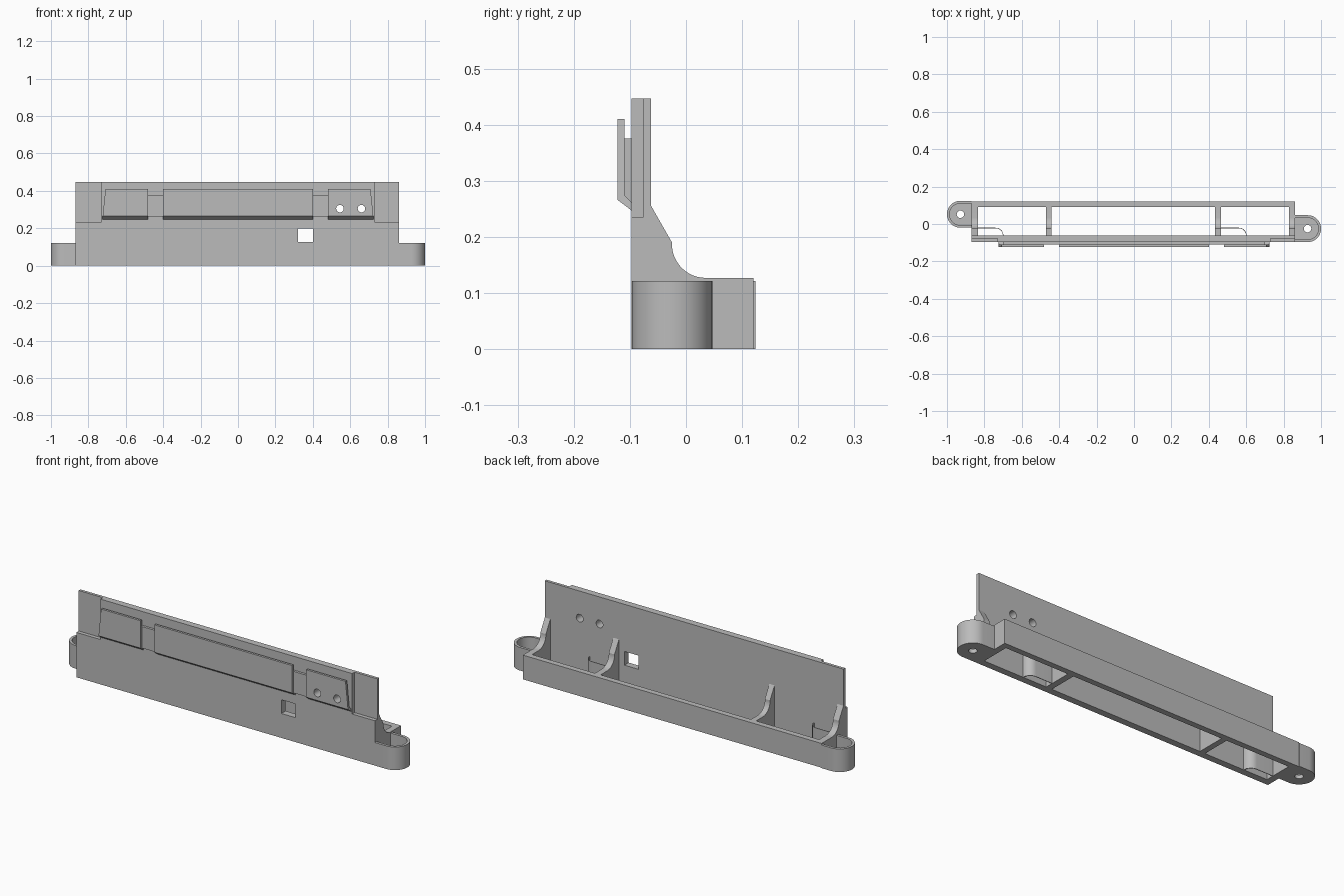
import bpy, bmesh
from math import pi, sin, cos
from mathutils import Vector

old = bpy.data.objects.get("Cube")
if old:
    bpy.data.objects.remove(old, do_unlink=True)

grey = bpy.data.materials.new("plain grey")
grey.use_nodes = True
grey.diffuse_color = (0.5, 0.5, 0.5, 1)
grey.node_tree.nodes["Principled BSDF"].inputs["Base Color"].default_value = (0.5, 0.5, 0.5, 1)


def prism(name, pts, axis, lo, hi):
    """Extrude a 2D outline along an axis: x takes (y, z), y takes (x, z), z takes (x, y)."""
    place = {"x": lambda a, b: (lo, a, b), "y": lambda a, b: (a, lo, b),
             "z": lambda a, b: (a, b, lo)}[axis]
    bm = bmesh.new()
    face = bm.faces.new([bm.verts.new(place(*p)) for p in pts])
    ext = bmesh.ops.extrude_face_region(bm, geom=[face])
    move = Vector([(hi - lo) * (axis == a) for a in "xyz"])
    bmesh.ops.translate(bm, vec=move,
                        verts=[v for v in ext["geom"] if isinstance(v, bmesh.types.BMVert)])
    bmesh.ops.recalc_face_normals(bm, faces=bm.faces)
    mesh = bpy.data.meshes.new(name)
    bm.to_mesh(mesh)
    bm.free()
    mesh.materials.append(grey)
    obj = bpy.data.objects.new(name, mesh)
    bpy.context.collection.objects.link(obj)
    return obj


def box(name, x0, x1, y0, y1, z0, z1):
    return prism(name, [(x0, y0), (x1, y0), (x1, y1), (x0, y1)], "z", z0, z1)


def arc(cx, cy, r, a0, a1, n=24):
    return [(cx + r * cos(a0 + (a1 - a0) * i / n), cy + r * sin(a0 + (a1 - a0) * i / n))
            for i in range(n + 1)]


def cut(obj, cutter):
    """Subtract the cutter for good and remove it."""
    mod = obj.modifiers.new("cut", "BOOLEAN")
    mod.operation, mod.solver, mod.object = "DIFFERENCE", "EXACT", cutter
    graph = bpy.context.evaluated_depsgraph_get()
    mesh = bpy.data.meshes.new_from_object(obj.evaluated_get(graph))
    obj.modifiers.clear()
    obj.data = mesh
    bpy.data.objects.remove(cutter, do_unlink=True)


def smooth(obj):
    bpy.ops.object.select_all(action="DESELECT")
    obj.select_set(True)
    bpy.context.view_layer.objects.active = obj
    bpy.ops.object.shade_smooth_by_angle(angle=0.5)


LEFT, RIGHT = -0.87, 0.862
FRONT, INNER, BACK = -0.097, -0.062, 0.12

# Front wall, stepped back at both upper ends
lower = box("front_wall_lower", LEFT, RIGHT, FRONT, INNER, 0, 0.235)
cut(lower, box("window_cutter", 0.32, 0.4, -0.2, 0.05, 0.128, 0.2))
step = [(LEFT, INNER), (LEFT, -0.077), (-0.73, -0.077), (-0.73, FRONT),
        (0.73, FRONT), (0.73, -0.077), (RIGHT, -0.077), (RIGHT, INNER)]
upper = prism("front_wall_upper", step, "z", 0.235, 0.447)

# Low back wall
box("back_wall", LEFT, RIGHT, 0.09, BACK, 0, 0.127)

# End walls and ribs share one curved profile
rib = [(INNER - 0.01, 0), (INNER - 0.01, 0.255), (INNER, 0.255), (-0.025, 0.19)]
rib += arc(0.035, 0.187, 0.06, pi, 1.5 * pi, 16) + [(BACK, 0.127), (BACK, 0)]
for name, x0, x1 in (("left_end_wall", 0.83, RIGHT), ("right_end_wall", LEFT, -0.835),
                     ("left_rib", 0.432, 0.465), ("right_rib", -0.47, -0.44)):
    smooth(prism(name, rib, "x", x0, x1))

# Raised strip and plates with a sloped lower edge
strip = box("mounting_strip", -0.7, 0.7, -0.11, FRONT, 0.262, 0.375)
plate = [(-0.122, 0.41), (-0.122, 0.266), (FRONT, 0.247), (FRONT, 0.262),
         (-0.11, 0.275), (-0.11, 0.41)]
plates = []
for name, x0, x1 in (("right_plate", -0.725, -0.48), ("middle_plate", -0.4, 0.4),
                     ("left_plate", 0.48, 0.725)):
    obj = prism(name, plate, "x", x0, x1)
    for v in obj.data.vertices:
        if abs(v.co.x) > 0.7:
            v.co.x *= 1 - 0.14 * (v.co.z - 0.25)
    plates.append(obj)

# Round screw holes on the left plate
for x in (0.545, 0.66):
    for obj in (upper, strip, plates[2]):
        cut(obj, prism("hole_cutter", arc(x, 0.305, 0.02, 0, 2 * pi)[:-1], "y", -0.2, 0.1))
for obj in (upper, strip, plates[2]):
    smooth(obj)


# Rounded cup-shaped mounting ears
def ear_outline(side, cy, r, root):
    tip = arc(side * 0.928, cy, r, -pi / 2, pi / 2)
    if side < 0:
        tip = [(-2 * 0.928 - x, y) for x, y in tip]
    return [(root, cy - r)] + tip + [(root, cy + r)]


for name, side, cy, root in (("left_ear", 1, -0.025, RIGHT), ("right_ear", -1, 0.052, LEFT)):
    ear = prism(name, ear_outline(side, cy, 0.072, root), "z", 0, 0.121)
    cut(ear, prism("pocket_cutter", ear_outline(side, cy, 0.058, root - side * 0.01), "z", 0.02, 0.2))
    cut(ear, prism("screw_cutter", arc(side * 0.928, cy, 0.02, 0, 2 * pi)[:-1], "z", -0.1, 0.1))
    smooth(ear)

# Thin curved guides inside the end bays
for name, x in (("left_guide", 0.465), ("right_guide", -0.835)):
    outer = arc(x + 0.095, INNER, 0.042, pi / 2, 0, 10)
    inner = arc(x + 0.095, INNER, 0.039, 0, pi / 2, 10)
    outline = [(x, -0.02)] + outer + inner + [(x, -0.023)]
    smooth(prism(name, outline, "z", 0, 0.12))
